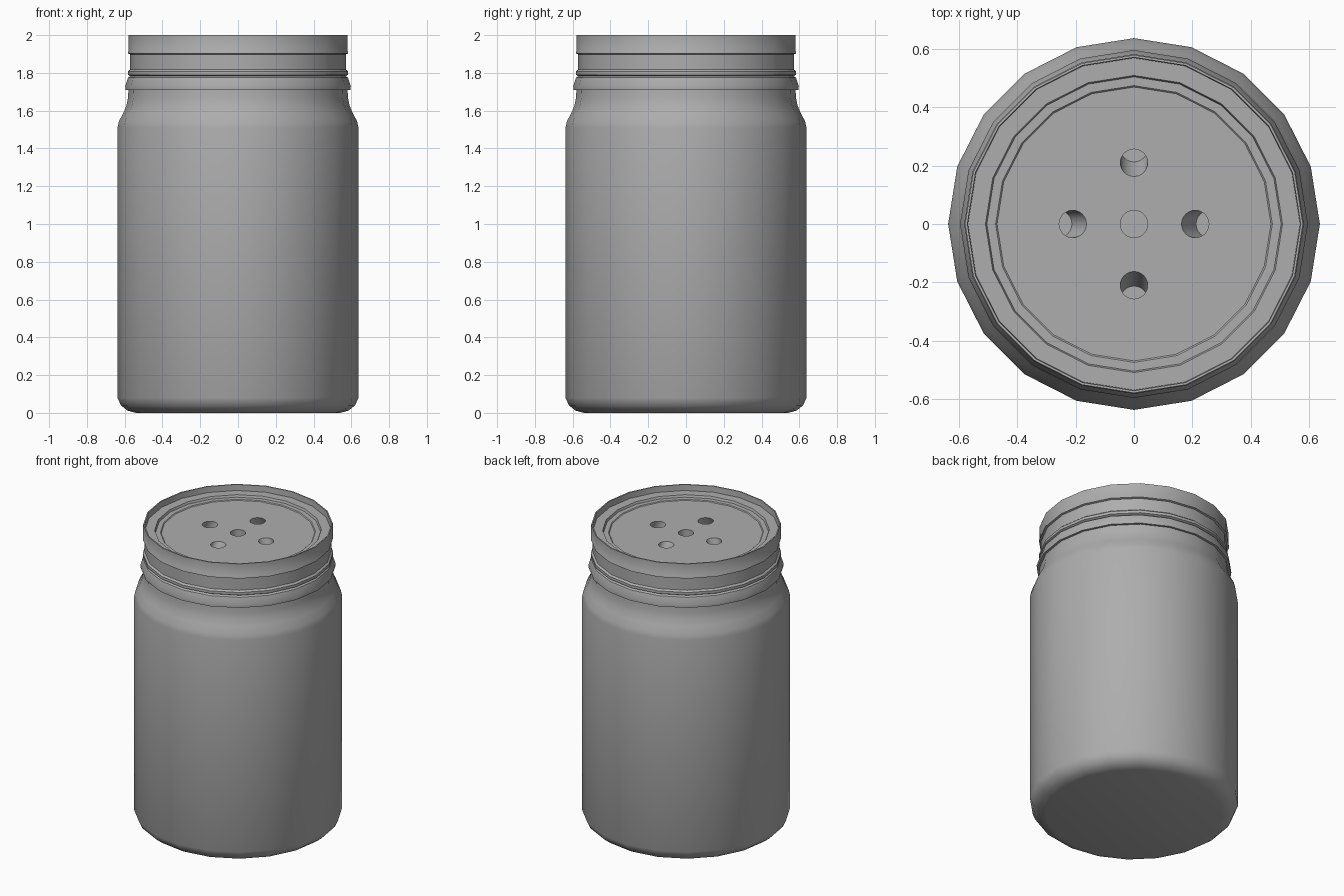
import bpy, bmesh, math

if "Cube" in bpy.data.objects:
    bpy.data.objects.remove(bpy.data.objects["Cube"], do_unlink=True)

SIDES = 20

grey = bpy.data.materials.new("plain_grey")
grey.use_nodes = True
colour = (0.42, 0.42, 0.42, 1)
grey.diffuse_color = colour
grey.node_tree.nodes["Principled BSDF"].inputs["Base Color"].default_value = colour


def add_object(name, bm):
    bmesh.ops.recalc_face_normals(bm, faces=bm.faces)
    mesh = bpy.data.meshes.new(name)
    bm.to_mesh(mesh)
    bm.free()
    mesh.materials.append(grey)
    obj = bpy.data.objects.new(name, mesh)
    bpy.context.collection.objects.link(obj)
    return obj


def select_only(obj):
    bpy.ops.object.select_all(action='DESELECT')
    obj.select_set(True)
    bpy.context.view_layer.objects.active = obj


def smooth(obj):
    select_only(obj)
    bpy.ops.object.shade_smooth_by_angle(angle=math.radians(32))


def bridge_rings(bm, rings):
    """Skin a stack of equal rings and cap both ends."""
    n = len(rings[0])
    for a, b in zip(rings, rings[1:]):
        for i in range(n):
            j = (i + 1) % n
            bm.faces.new((a[i], a[j], b[j], b[i]))
    bm.faces.new(rings[0])
    bm.faces.new(rings[-1])


def ring(bm, radius, z, sides, cx=0, cy=0):
    step = math.tau / sides
    return [bm.verts.new((cx + radius * math.cos(i * step),
                          cy + radius * math.sin(i * step), z))
            for i in range(sides)]


def lathe(name, profile):
    bm = bmesh.new()
    bridge_rings(bm, [ring(bm, r, z, SIDES) for r, z in profile])
    return add_object(name, bm)


# Jar: rounded base, straight wall, curved shoulder and neck
jar = lathe("jar_body", [
    (0.54, 0), (0.585, 0.012), (0.62, 0.04), (0.638, 0.08),
    (0.638, 1.51), (0.63, 1.545), (0.606, 1.59), (0.59, 1.63),
    (0.582, 1.67), (0.58, 1.72)])

# Lid: flared collar, two beads, rim and recessed top
lid = lathe("screw_lid", [
    (0.56, 1.71), (0.596, 1.71), (0.597, 1.73), (0.582, 1.775),
    (0.57, 1.783), (0.583, 1.79), (0.583, 1.808), (0.571, 1.818),
    (0.571, 1.898), (0.583, 1.902), (0.583, 1.91), (0.58, 1.915),
    (0.58, 2.0), (0.572, 2.0), (0.57, 1.96), (0.51, 1.96),
    (0.505, 1.945), (0.475, 1.945), (0.47, 1.94)])

# Five holes: the centre one straight, the others slanting outward
bm = bmesh.new()
for dx, dy in ((0, 0), (1, 0), (-1, 0), (0, 1), (0, -1)):
    rings = [ring(bm, 0.047, z, 24, dx * d, dy * d)
             for z, d in ((1.84, 0.26), (1.94, 0.21), (1.97, 0.195))]
    bridge_rings(bm, rings)
cutter = add_object("hole_cutter", bm)
cutter.hide_render = True
cut = lid.modifiers.new("holes", 'BOOLEAN')
cut.operation = 'DIFFERENCE'
cut.solver = 'EXACT'
cut.object = cutter
select_only(lid)
bpy.ops.object.modifier_apply(modifier=cut.name)
bpy.data.objects.remove(cutter, do_unlink=True)

smooth(jar)
smooth(lid)
